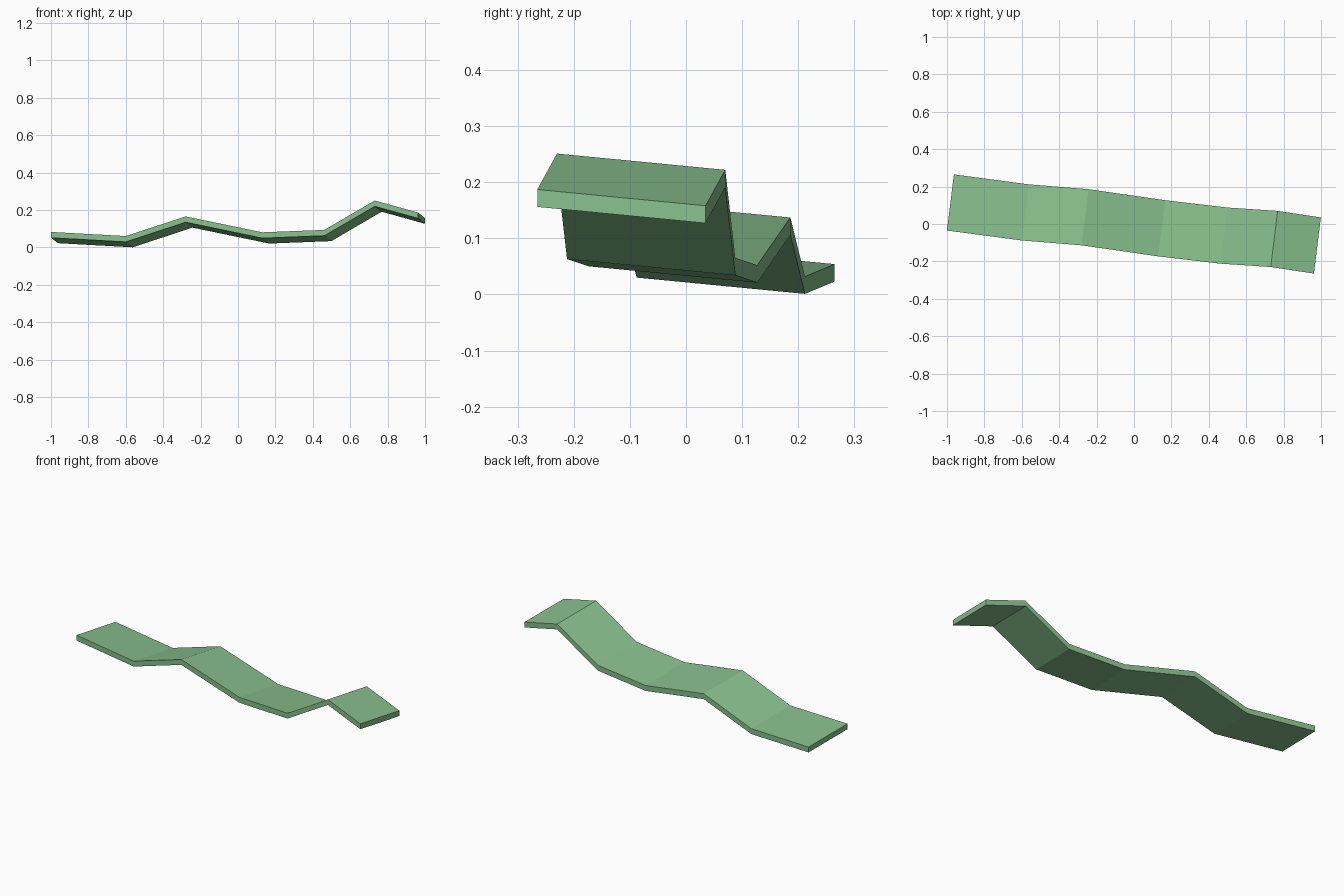
import bpy
import bmesh
from mathutils import Vector

cube = bpy.data.objects.get("Cube")
if cube:
    bpy.data.objects.remove(cube, do_unlink=True)

# Single green material
green = bpy.data.materials.new("soft green")
green.use_nodes = True
color = (0.25, 0.53, 0.27, 1)
green.diffuse_color = color
green.node_tree.nodes["Principled BSDF"].inputs["Base Color"].default_value = color

# Front top edge of the ribbon, from its right end to its left end
path = [(-1, -0.035, 0.083), (-0.6, -0.088, 0.061), (-0.28, -0.114, 0.166),
        (0.13, -0.173, 0.081), (0.462, -0.212, 0.094), (0.731, -0.23, 0.251),
        (0.962, -0.265, 0.187)]
across = Vector((0.037, 0.3, -0.029))   # ribbon width, slightly banked
down = Vector((0, 0, -0.031))           # slab thickness

# Sweep the slanted cross-section along the path
bm = bmesh.new()
rings = []
for point in path:
    p = Vector(point)
    rings.append([bm.verts.new(v) for v in (p, p + across, p + across + down, p + down)])
for a, b in zip(rings, rings[1:]):
    for i in range(4):
        j = (i + 1) % 4
        bm.faces.new((a[i], b[i], b[j], a[j]))
bm.faces.new(rings[0])
bm.faces.new(rings[-1])
bmesh.ops.recalc_face_normals(bm, faces=bm.faces)

mesh = bpy.data.meshes.new("wavy_ribbon")
bm.to_mesh(mesh)
bm.free()
mesh.materials.append(green)
ribbon = bpy.data.objects.new("wavy_ribbon", mesh)
bpy.context.collection.objects.link(ribbon)
